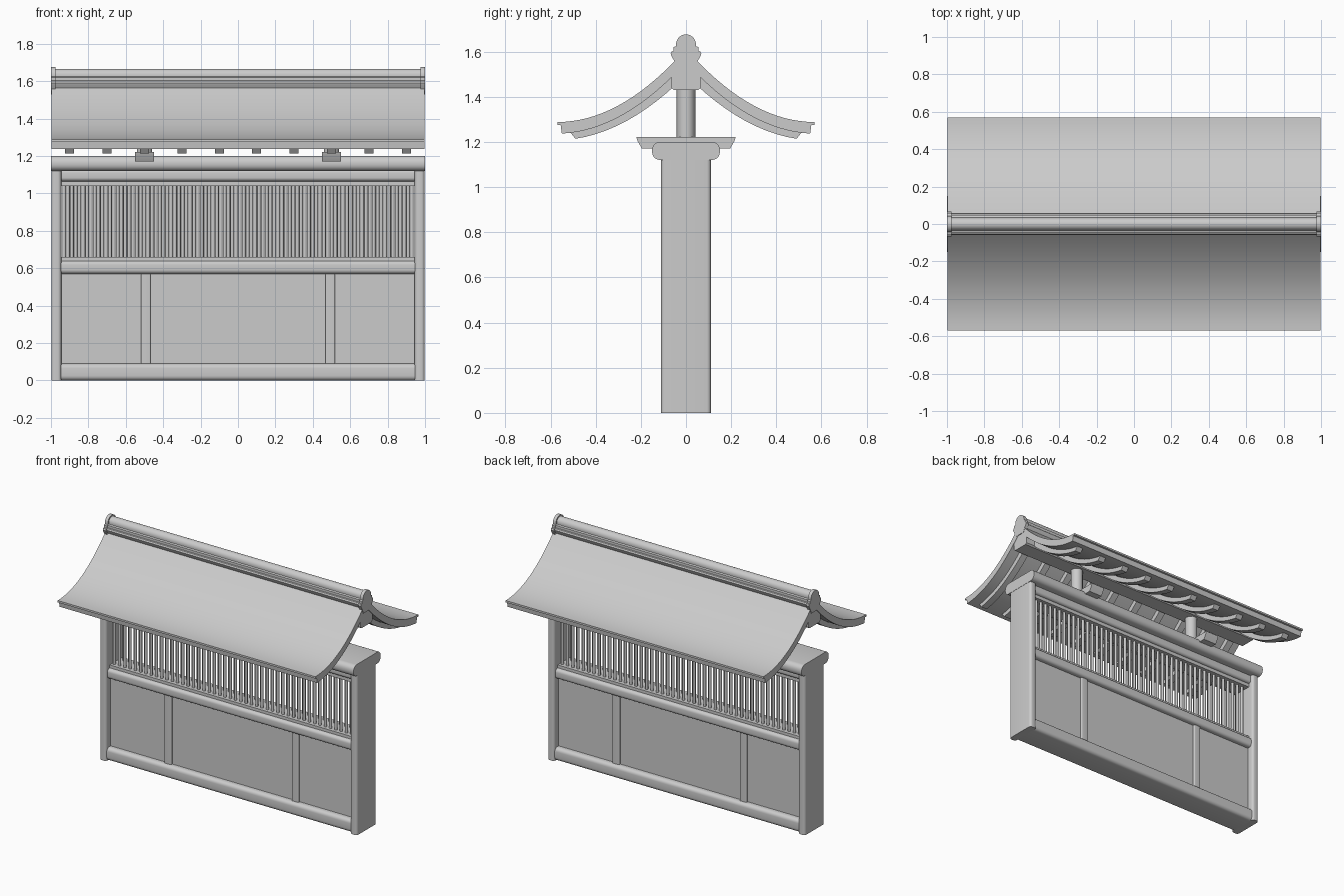
import bpy, bmesh, math
from mathutils import Vector

cube = bpy.data.objects.get("Cube")
if cube:
    bpy.data.objects.remove(cube, do_unlink=True)

GREY = (0.6, 0.6, 0.6, 1)
grey = bpy.data.materials.new("plain_grey")
grey.use_nodes = True
grey.diffuse_color = GREY
grey.node_tree.nodes["Principled BSDF"].inputs["Base Color"].default_value = GREY


def finish(name, bm):
    bmesh.ops.recalc_face_normals(bm, faces=bm.faces)
    mesh = bpy.data.meshes.new(name)
    bm.to_mesh(mesh)
    bm.free()
    mesh.materials.append(grey)
    obj = bpy.data.objects.new(name, mesh)
    bpy.context.collection.objects.link(obj)
    bpy.ops.object.select_all(action="DESELECT")
    obj.select_set(True)
    bpy.context.view_layer.objects.active = obj
    bpy.ops.object.shade_smooth_by_angle(angle=math.radians(35))
    return obj


def box(name, x, y, z, axis=None, bevel=0.0):
    """Box from (min, max) ranges; edges along axis are rounded."""
    bm = bmesh.new()
    bmesh.ops.create_cube(bm, size=1)
    for v in bm.verts:
        v.co = Vector([(a + b) / 2 + c * (b - a) for (a, b), c in zip((x, y, z), v.co)])
    if axis is not None:
        edges = [e for e in bm.edges
                 if abs((e.verts[0].co - e.verts[1].co)[axis]) > 1e-5]
        bmesh.ops.bevel(bm, geom=edges, offset=bevel, segments=5, profile=0.5, affect="EDGES")
    return finish(name, bm)


def prism(name, profile, x0, x1):
    """Extrude a (y, z) outline along x."""
    bm = bmesh.new()
    face = bm.faces.new([bm.verts.new((x0, y, z)) for y, z in profile])
    out = bmesh.ops.extrude_face_region(bm, geom=[face])
    moved = [g for g in out["geom"] if isinstance(g, bmesh.types.BMVert)]
    bmesh.ops.translate(bm, verts=moved, vec=(x1 - x0, 0, 0))
    return finish(name, bm)


def mirrored(half):
    """Close a right-hand outline with its reflection in y."""
    return half + [(-y, z) for y, z in reversed(half) if y > 1e-6]


def span(a, b, n):
    return [a + (b - a) * i / n for i in range(n + 1)]


def rods(name, xs, y, z0, z1, radius):
    bm = bmesh.new()
    for x in xs:
        ring = bmesh.ops.create_cone(bm, cap_ends=True, segments=12, radius1=radius,
                                     radius2=radius, depth=z1 - z0)["verts"]
        bmesh.ops.translate(bm, verts=ring, vec=(x, y, (z0 + z1) / 2))
    return finish(name, bm)


# Wall frame
for side, s in (("left", 1), ("right", -1)):
    box(side + "_post", sorted((s * 0.945, s * 0.998)), (-0.11, 0.11), (0, 1.13), 2, 0.018)
INNER = (-0.95, 0.95)
box("bottom_beam", INNER, (-0.1, 0.1), (0, 0.09), 0, 0.025)
box("middle_rail", INNER, (-0.095, 0.095), (0.57, 0.64), 0, 0.022)
box("lattice_sill", INNER, (-0.07, 0.07), (0.63, 0.66))
box("upper_rail", INNER, (-0.09, 0.09), (1.065, 1.13), 0, 0.02)
box("lattice_header", INNER, (-0.07, 0.07), (1.04, 1.07))
box("top_beam", (-1, 1), (-0.15, 0.15), (1.12, 1.2), 0, 0.035)

# Lower panel and studs
box("wall_panel", INNER, (-0.06, 0.06), (0.05, 0.6))
for side, s in (("left", 1), ("right", -1)):
    box(side + "_stud", (s * 0.493 - 0.026, s * 0.493 + 0.026), (-0.075, 0.075),
        (0.06, 0.6), 2, 0.006)

# Two staggered rows of lattice bars
pitch = 1.88 / 46
front_x = [-0.94 + pitch * (i + 0.25) for i in range(46)]
rods("front_lattice", front_x, -0.04, 0.64, 1.06, 0.0098)
rods("back_lattice", [-x for x in front_x], 0.04, 0.64, 1.06, 0.0098)

# Brackets and short posts carrying the ridge
bracket = mirrored([(0.195, 1.17), (0.215, 1.205), (0.22, 1.222)])
for side, s in (("left", 0.5), ("right", -0.5)):
    prism(side + "_bracket", bracket, s - 0.052, s + 0.052)
    rods(side + "_ridge_post", [s], 0, 1.2, 1.46, 0.041)
prism("ridge_beam", mirrored([(0.055, 1.43), (0.065, 1.44), (0.065, 1.5), (0.04, 1.56)]),
      -0.995, 0.995)


# Curved roof
def roof_top(y):
    return 1.288 + (0.57 - y) ** 2


def roof_under(y):
    t = 0.55 - y
    return 1.237 + 0.05 * t + 0.95 * t * t


def rafter_under(y):
    t = 0.49 - y
    return 1.214 + 0.15 * t + 0.87 * t * t


slope = [(y, roof_under(y)) for y in span(0, 0.55, 16)]
slope += [(0.555, 1.275), (0.57, 1.275)]
slope += [(y, roof_top(y)) for y in span(0.57, 0.03, 16)]
prism("roof", slope + [(-y, z) for y, z in reversed(slope) if y > 0], -0.998, 0.998)

# Curved rafters on both slopes
for i in range(10):
    x = -0.9 + 0.2 * i
    under = [(y, rafter_under(y)) for y in span(0.04, 0.49, 10)]
    over = [(y, roof_under(y) + 0.006) for y in span(0.515, 0.04, 10)]
    for side, s in (("front", -1), ("back", 1)):
        prism(f"{side}_rafter_{i + 1}", [(s * y, z) for y, z in under + over],
              x - 0.024, x + 0.024)


# Ridge capping with larger end tiles
def ridge_outline(grow):
    arc = [((0.034 + grow) * math.cos(a), 1.632 + (0.034 + grow) * math.sin(a))
           for a in span(0, math.pi / 2, 8)]
    low = [(0.03, 1.53), (0.045, 1.565), (0.053, 1.577), (0.058, 1.59), (0.053, 1.6),
           (0.046, 1.603), (0.046, 1.62), (0.034, 1.624)]
    return mirrored([(y + grow, z) for y, z in low] + arc)


prism("ridge_cap", ridge_outline(0), -0.985, 0.985)
for side, s in (("left", 1), ("right", -1)):
    prism(side + "_ridge_end", ridge_outline(0.01), s * 0.977, s * 1.0)
